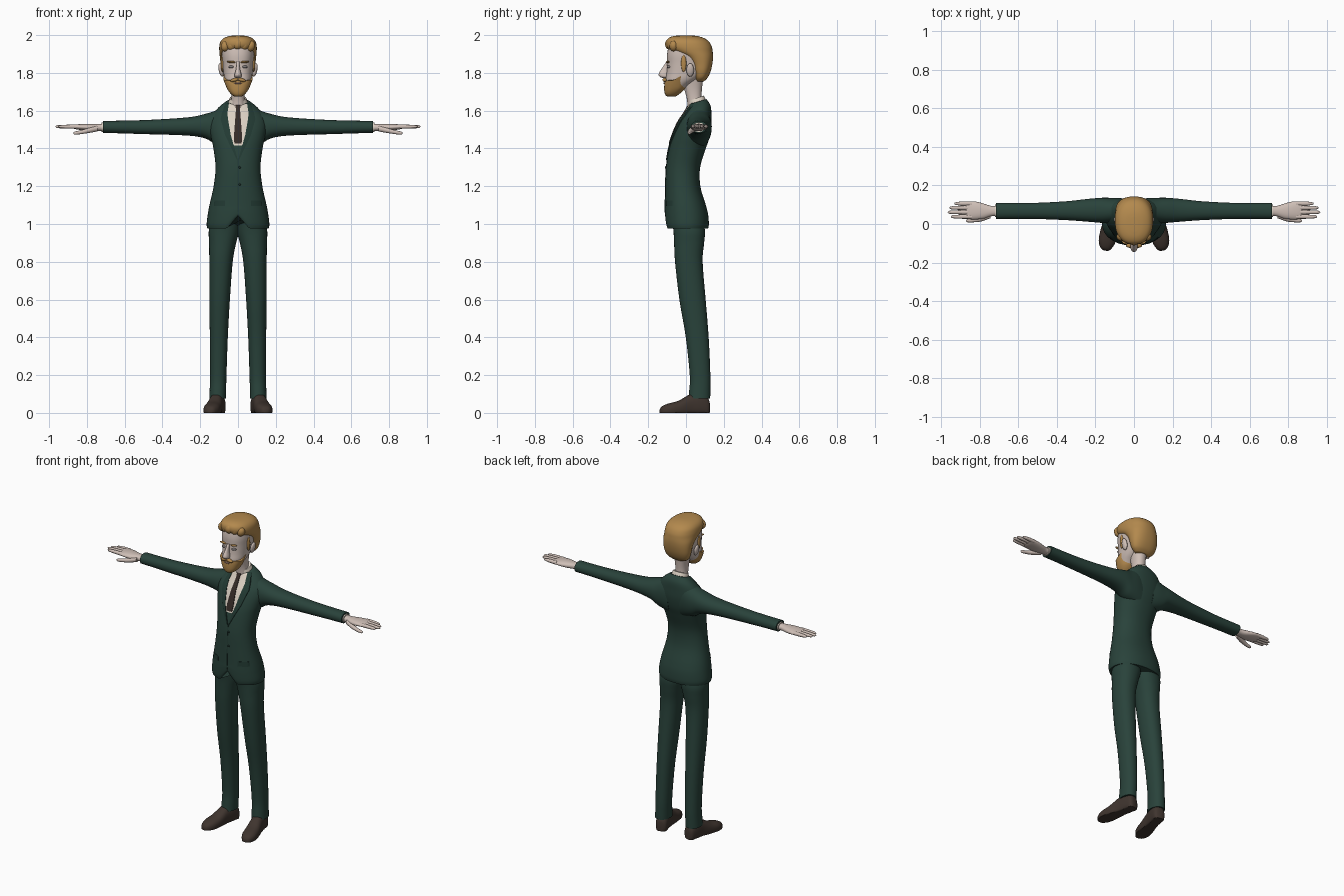
import bpy, bmesh, math
from mathutils import Vector, Matrix
from mathutils.bvhtree import BVHTree

if "Cube" in bpy.data.objects:
    bpy.data.objects.remove(bpy.data.objects["Cube"])


def material(name, r, g, b):
    m = bpy.data.materials.new(name)
    m.use_nodes = True
    m.diffuse_color = (r, g, b, 1)
    node = m.node_tree.nodes["Principled BSDF"]
    node.inputs["Base Color"].default_value = (r, g, b, 1)
    node.inputs["Roughness"].default_value = 0.8
    return m


GREEN = material("suit green", .022, .055, .043)
DARK = material("lapel green", .016, .042, .033)
SKIN = material("skin", .62, .52, .47)
HAIR = material("ginger hair", .45, .25, .075)
SHIRT = material("cream shirt", .72, .64, .55)
TIE = material("dark brown tie", .035, .024, .02)
SHOE = material("shoe brown", .05, .035, .028)
LIP = material("lip", .33, .2, .18)
EYE = material("eye grey", .22, .2, .2)


def finish(name, bm, mat, mirror=False):
    """Turn a bmesh into a smooth object, on one side or on both."""
    bmesh.ops.recalc_face_normals(bm, faces=bm.faces)
    for sign in ((1, -1) if mirror else (1,)):
        label = ("left_" if sign > 0 else "right_") + name if mirror else name
        me = bpy.data.meshes.new(label)
        if sign < 0:
            bmesh.ops.scale(bm, vec=(-1, 1, 1), verts=bm.verts)
            bmesh.ops.reverse_faces(bm, faces=bm.faces)
        bm.to_mesh(me)
        me.materials.append(mat)
        ob = bpy.data.objects.new(label, me)
        bpy.context.collection.objects.link(ob)
        bpy.ops.object.select_all(action="DESELECT")
        ob.select_set(True)
        bpy.context.view_layer.objects.active = ob
        bpy.ops.object.shade_smooth_by_angle(angle=math.radians(50))
    bm.free()
    return ob


def smooth_rows(rows, steps):
    """Spline through the rows of a profile."""
    out = []
    for i in range(len(rows) - 1):
        a, b, c, d = (rows[max(0, min(len(rows) - 1, i + k))] for k in (-1, 0, 1, 2))
        for s in range(steps):
            t = s / steps
            out.append([q + .5 * t * (r - p + t * (2 * p - 5 * q + 4 * r - s_ + t * (3 * (q - r) + s_ - p)))
                        for p, q, r, s_ in zip(a, b, c, d)])
    return out + [list(rows[-1])]


def loft(name, rows, mat, axis="z", mirror=False, power=2.2, n=32, steps=4, warp=None):
    """Skin rounded sections; each row is position, low, high, low, high."""
    bm = bmesh.new()
    rings = []
    for t, a0, a1, b0, b1 in smooth_rows(rows, steps):
        ring = []
        for k in range(n):
            ang = 2 * math.pi * k / n
            c, s = (math.copysign(abs(f) ** (2 / power), f) for f in (math.cos(ang), math.sin(ang)))
            a, b = (a0 + a1) / 2 + c * (a1 - a0) / 2, (b0 + b1) / 2 + s * (b1 - b0) / 2
            v = Vector({"x": (t, a, b), "y": (a, t, b), "z": (a, b, t)}[axis])
            ring.append(bm.verts.new(warp(v) if warp else v))
        rings.append(ring)
    for r, q in zip(rings, rings[1:]):
        for k in range(n):
            bm.faces.new((r[k], r[(k + 1) % n], q[(k + 1) % n], q[k]))
    bm.faces.new(rings[0])
    bm.faces.new(rings[-1])
    return finish(name, bm, mat, mirror)


def sym(rows):
    return [(z, -w, w, f, b) for z, w, f, b in rows]


def ball(name, centre, radii, mat, mirror=False, tilt=0):
    bm = bmesh.new()
    m = Matrix.Translation(centre) @ Matrix.Rotation(tilt, 4, "Y") @ Matrix.Diagonal((*radii, 1))
    bmesh.ops.create_uvsphere(bm, u_segments=20, v_segments=12, radius=1, matrix=m)
    return finish(name, bm, mat, mirror)


def plate(name, target, rows, mat, off=.003, mirror=False, cols=8):
    """Thin panel laid on the front of a target; each row is z, x start, x end."""
    bpy.context.view_layer.update()
    tree = BVHTree.FromObject(target, bpy.context.evaluated_depsgraph_get())
    bm = bmesh.new()
    grid = []
    for a, b in zip(rows, rows[1:]):
        for s in range(7):
            z, x0, x1 = (p + (q - p) * s / 6 for p, q in zip(a, b))
            if grid and s == 0:
                continue
            line = []
            for k in range(cols + 1):
                p = Vector((x0 + (x1 - x0) * k / cols, -1, z))
                hit = tree.ray_cast(p, Vector((0, 1, 0)))[0] or tree.find_nearest(p)[0]
                line.append(bm.verts.new((p.x, hit.y - off, z)))
            grid.append(line)
    for r, q in zip(grid, grid[1:]):
        for k in range(cols):
            bm.faces.new((r[k], r[k + 1], q[k + 1], q[k]))
    # give the panel a thin rim
    ext = bmesh.ops.extrude_face_region(bm, geom=bm.faces[:])["geom"]
    bmesh.ops.translate(bm, vec=(0, off + .003, 0), verts=[g for g in ext if isinstance(g, bmesh.types.BMVert)])
    return finish(name, bm, mat, mirror)


# Jacket body with a notch in the front hem and a raised back collar
def jacket_shape(v):
    if v.z < 1.1 and v.y < 0:
        v.z += .07 * (1.1 - v.z) / .125 * max(0, 1 - abs(v.x) / .06)
    if v.z > 1.55:
        v.z += .3 * (v.y - .07) * (v.z - 1.55) / .1
    return v


jacket = loft("jacket", sym([
    (.975, .162, -.104, .117), (1.0, .166, -.11, .121), (1.05, .16, -.112, .117), (1.1, .151, -.111, .105),
    (1.2, .129, -.109, .076), (1.3, .119, -.105, .075), (1.4, .13, -.09, .105), (1.46, .143, -.074, .125),
    (1.52, .152, -.05, .135), (1.57, .14, -.025, .135), (1.615, .105, .0, .13), (1.65, .062, .018, .108)]),
    GREEN, n=64, steps=6, warp=jacket_shape)

# Sleeves
loft("sleeve", [
    (.04, .01, .13, 1.4, 1.625), (.08, .005, .135, 1.41, 1.617), (.125, .004, .136, 1.425, 1.598),
    (.17, .006, .136, 1.452, 1.584), (.24, .012, .13, 1.466, 1.568), (.35, .02, .118, 1.472, 1.558),
    (.5, .026, .11, 1.476, 1.55), (.62, .027, .109, 1.48, 1.547), (.715, .026, .11, 1.482, 1.546)],
    GREEN, "x", True)

# Hands
loft("shirt_cuff", [(.69, .035, .1, 1.488, 1.538), (.722, .036, .1, 1.488, 1.536)], SHIRT, "x", True)
loft("palm", [
    (.7, .042, .094, 1.492, 1.532), (.74, .04, .094, 1.492, 1.53), (.78, .028, .106, 1.492, 1.53),
    (.82, .024, .116, 1.496, 1.53), (.86, .026, .117, 1.502, 1.526), (.875, .035, .11, 1.508, 1.52)],
    SKIN, "x", True)
for label, y, tip in (("index", .038, .95), ("middle", .061, .966), ("ring", .084, .957), ("little", .106, .932)):
    loft(label + "_finger", [
        (.84, y - .011, y + .011, 1.504, 1.526), (.885, y - .011, y + .011, 1.505, 1.526),
        (tip - .02, y - .009, y + .009, 1.507, 1.524), (tip - .005, y - .006, y + .006, 1.51, 1.521),
        (tip, y - .002, y + .002, 1.514, 1.517)], SKIN, "x", True, n=12)
loft("thumb", [
    (.745, .03, .06, 1.49, 1.52), (.79, .014, .044, 1.482, 1.508), (.83, .009, .031, 1.476, 1.497),
    (.862, .009, .026, 1.473, 1.49), (.872, .014, .02, 1.478, 1.485)], SKIN, "x", True, n=16)

# Trousers
loft("trouser_leg", [
    (1.06, -.01, .13, -.08, .08), (.97, -.008, .154, -.067, .1), (.9, .01, .153, -.063, .096),
    (.8, .028, .152, -.058, .088), (.6, .043, .152, -.035, .104), (.4, .054, .149, -.001, .12),
    (.2, .061, .148, .02, .129), (.12, .063, .15, .017, .129), (.075, .064, .152, .012, .128)],
    GREEN, mirror=True)

# Shoes, toes turned outward and soles flat on the ground
def shoe_shape(v):
    v.z = max(v.z, 0)
    return Matrix.Translation((.107, .07, 0)) @ Matrix.Rotation(.2, 4, "Z") @ (v - Vector((0, .07, 0)))


loft("shoe", [
    (.124, -.02, .02, -.005, .06), (.112, -.034, .034, -.02, .085), (.07, -.038, .038, -.02, .11),
    (.02, -.038, .038, -.02, .098), (-.04, -.043, .045, -.02, .065), (-.095, -.042, .044, -.02, .05),
    (-.13, -.027, .029, -.015, .035), (-.142, -.012, .012, -.005, .018)],
    SHOE, "y", True, power=2.4, warp=shoe_shape)

# Shirt, tie, lapels, pockets and buttons
plate("shirt_front", jacket, [(1.65, -.05, .05), (1.6, -.058, .058), (1.5, -.046, .046),
                              (1.43, -.03, .03), (1.415, -.02, .02)], SHIRT)
plate("tie", jacket, [(1.635, -.014, .014), (1.605, -.011, .011), (1.46, -.022, .022), (1.425, -.019, .019)], TIE, .007)
plate("lapel", jacket, [(1.64, .048, .066), (1.585, .056, .086), (1.555, .053, .092), (1.47, .038, .068),
                        (1.34, .001, .006)], DARK, .006, True)
plate("pocket_flap", jacket, [(1.125, .07, .125), (1.095, .068, .128)], DARK, .003, True)
plate("front_seam", jacket, [(1.34, -.002, .002), (1.06, -.002, .002)], DARK, .002, cols=2)
for i, z in enumerate((1.3, 1.21)):
    ball(f"button_{i + 1}", (.009, -.108, z), (.006, .004, .006), DARK)


def collar_shape(v):
    v.z += .35 * (v.y - .08)
    return v


loft("shirt_collar", sym([(1.61, .06, .008, .112), (1.65, .052, .012, .104), (1.675, .044, .012, .094)]),
     SHIRT, warp=collar_shape)

# Neck and head
loft("neck", sym([(1.6, .045, .01, .1), (1.66, .036, .005, .083), (1.72, .037, -.01, .085),
                  (1.8, .05, -.02, .095)]), SKIN)
head = loft("head", sym([
    (1.69, .025, -.095, -.045), (1.705, .044, -.104, -.02), (1.735, .06, -.108, .015), (1.765, .071, -.108, .06),
    (1.8, .077, -.103, .1), (1.85, .082, -.1, .115), (1.9, .086, -.1, .12), (1.95, .08, -.088, .11),
    (1.975, .05, -.06, .07)]), SKIN, power=2.35, n=40)
loft("nose", sym([
    (1.773, .01, -.125, -.09), (1.78, .018, -.139, -.09), (1.793, .018, -.145, -.09), (1.815, .012, -.134, -.09),
    (1.835, .009, -.12, -.09), (1.86, .008, -.104, -.09)]), SKIN, n=20)
ball("ear", (.09, .022, 1.815), (.012, .02, .036), SKIN, True, .2)
ball("eye", (.034, -.089, 1.832), (.016, .013, .008), EYE, True)
ball("eyebrow", (.036, -.096, 1.858), (.024, .009, .006), HAIR, True, -.08)

# Beard, rising towards the ears
def beard_shape(v):
    if v.z > 1.72:
        v.z += .55 * max(0, v.y + .07) * (v.z - 1.72) / .04
    return v


loft("beard", sym([
    (1.675, .018, -.1, -.055), (1.685, .034, -.11, -.04), (1.705, .051, -.115, -.015), (1.735, .067, -.115, .008),
    (1.76, .078, -.112, .016)]), HAIR, power=2.35, warp=beard_shape)
ball("moustache", (.018, -.112, 1.763), (.024, .012, .009), HAIR, True, .25)
ball("mouth", (0, -.113, 1.745), (.02, .006, .005), LIP)

# Hair with a swept fringe
loft("hair", sym([
    (1.755, .05, .055, .095), (1.775, .074, .045, .115), (1.81, .087, .035, .131), (1.85, .092, .02, .14),
    (1.885, .096, -.015, .143), (1.915, .099, -.075, .141), (1.94, .099, -.102, .136), (1.965, .093, -.105, .122),
    (1.983, .077, -.094, .098), (1.994, .05, -.07, .065), (1.998, .02, -.04, .035)]), HAIR, power=2.3, n=48)
for i in range(5):
    x = (i - 2) * .033
    ball(f"fringe_lock_{i + 1}", (x, -.088 + abs(x) * .35, 1.952 - abs(x) * .15), (.024, .023, .029), HAIR, tilt=.35)
ball("sideburn", (.083, -.012, 1.85), (.008, .014, .045), HAIR, True)
